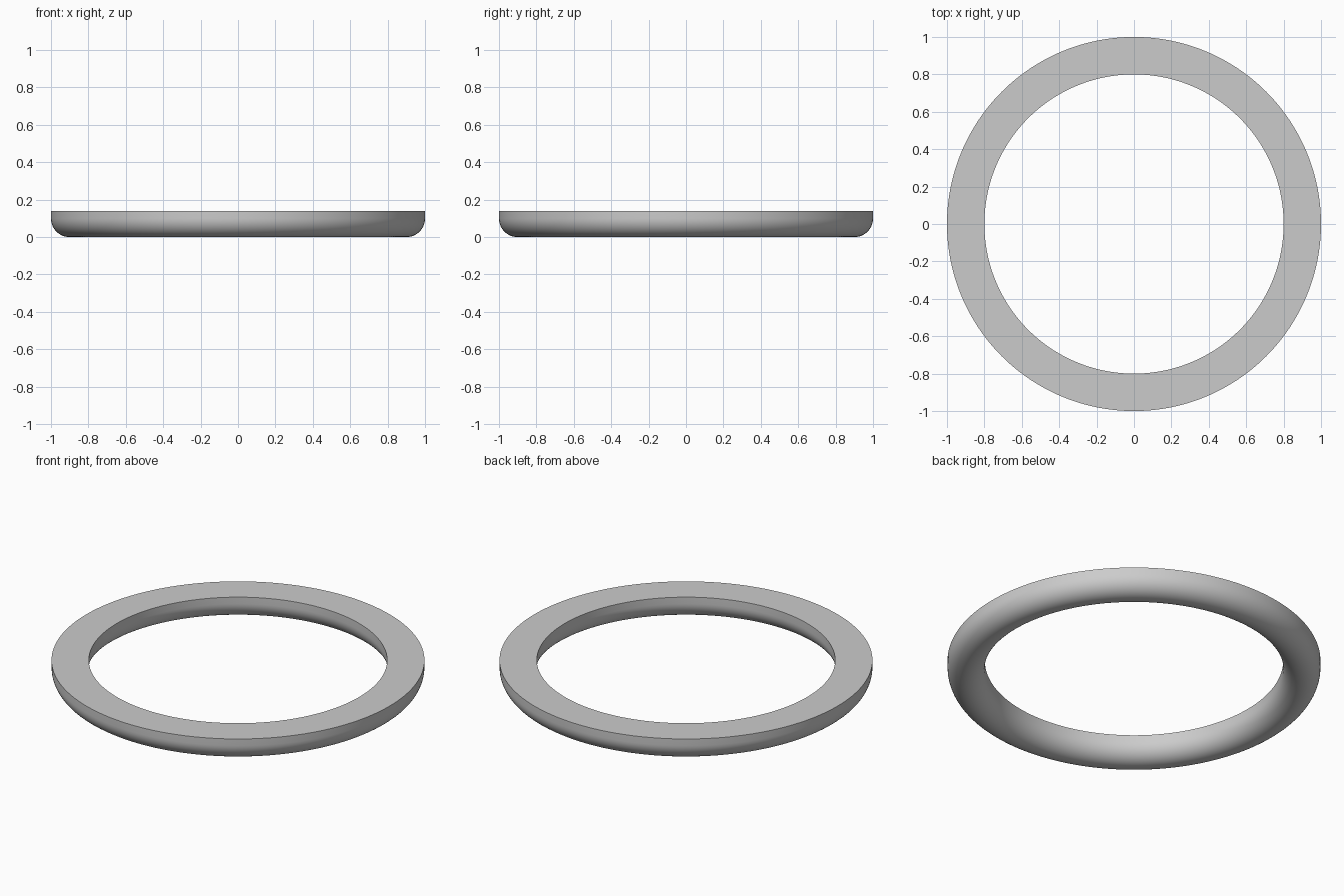
import bpy, bmesh, math

if "Cube" in bpy.data.objects:
    bpy.data.objects.remove(bpy.data.objects["Cube"])

R_MID, R_TUBE, HEIGHT = 0.9, 0.1, 0.14
SEGMENTS, ARC_STEPS = 192, 24

# Cross-section: half-round underside, short straight walls, flat top
profile = [(R_MID + R_TUBE, HEIGHT)]
for i in range(ARC_STEPS + 1):
    a = -math.pi * i / ARC_STEPS
    profile.append((R_MID + R_TUBE * math.cos(a), R_TUBE + R_TUBE * math.sin(a)))
profile.append((R_MID - R_TUBE, HEIGHT))

# Sweep the closed cross-section around the z axis
bm = bmesh.new()
rings = []
for s in range(SEGMENTS):
    t = 2 * math.pi * s / SEGMENTS
    rings.append([bm.verts.new((r * math.cos(t), r * math.sin(t), z)) for r, z in profile])
n = len(profile)
for s in range(SEGMENTS):
    a, b = rings[s], rings[(s + 1) % SEGMENTS]
    for i in range(n):
        j = (i + 1) % n
        bm.faces.new((a[i], a[j], b[j], b[i]))
bmesh.ops.recalc_face_normals(bm, faces=bm.faces)
mesh = bpy.data.meshes.new("ring")
bm.to_mesh(mesh)
bm.free()

ring = bpy.data.objects.new("ring", mesh)
bpy.context.collection.objects.link(ring)
bpy.context.view_layer.objects.active = ring
ring.select_set(True)
bpy.ops.object.shade_smooth_by_angle(angle=math.radians(30))
